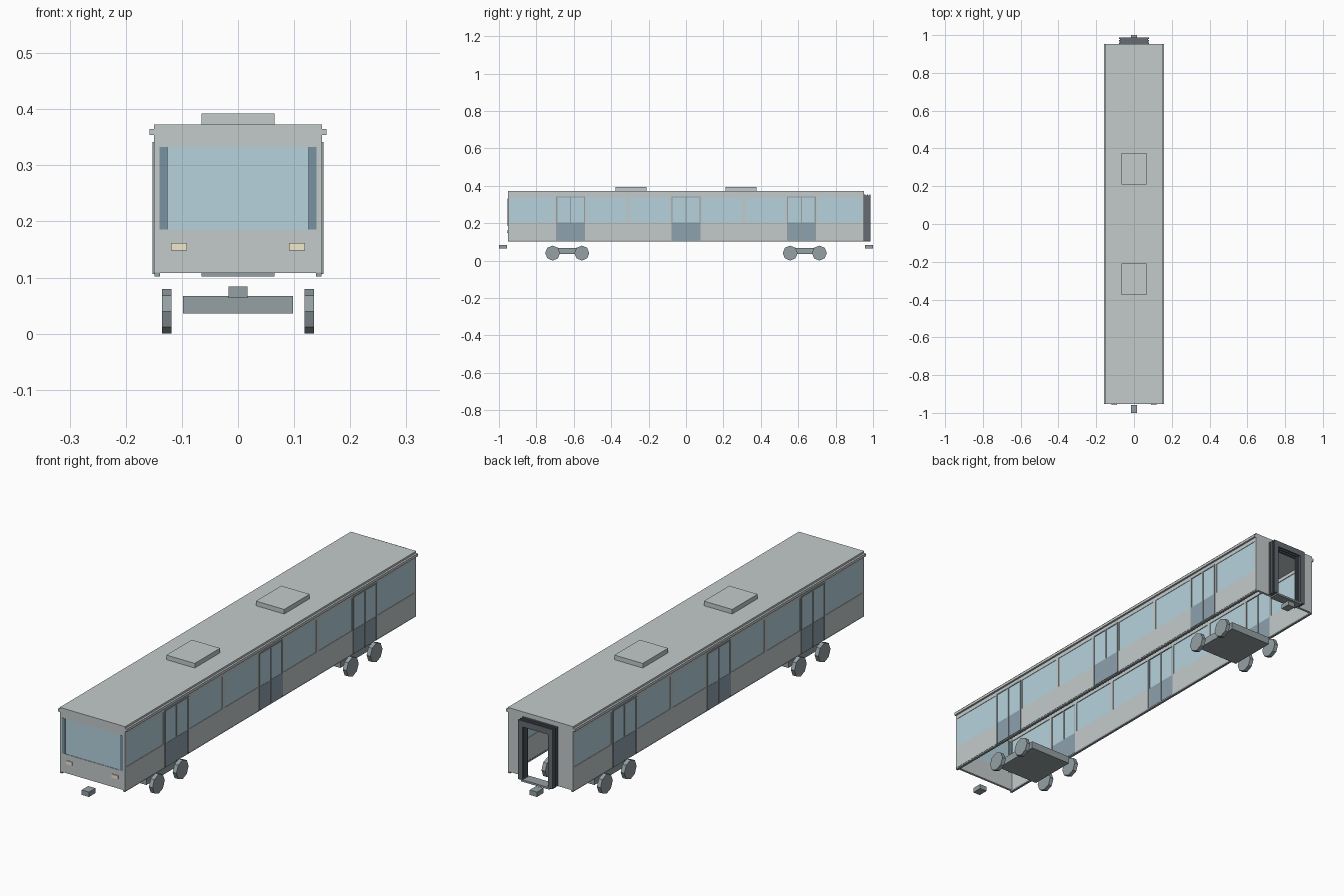
import bpy, bmesh, math
from mathutils import Matrix, Vector

if "Cube" in bpy.data.objects:
    bpy.data.objects.remove(bpy.data.objects["Cube"])


def material(name, color):
    m = bpy.data.materials.new(name)
    m.diffuse_color = (*color, 1)
    m.use_nodes = True
    m.node_tree.nodes["Principled BSDF"].inputs["Base Color"].default_value = m.diffuse_color
    return m


BODY = material("body_grey", (0.55, 0.59, 0.59))
GLASS = material("window_blue", (0.47, 0.65, 0.73))
DOOR = material("door_slate", (0.27, 0.36, 0.43))
POST = material("post_blue", (0.19, 0.29, 0.36))
METAL = material("dark_metal", (0.30, 0.35, 0.37))
RUBBER = material("dark_rubber", (0.13, 0.15, 0.17))
LAMP = material("lamp_cream", (0.88, 0.82, 0.62))


def finish(bm, name, mat):
    me = bpy.data.meshes.new(name)
    bm.to_mesh(me)
    bm.free()
    me.materials.append(mat)
    ob = bpy.data.objects.new(name, me)
    bpy.context.collection.objects.link(ob)
    return ob


def add_box(bm, x, y, z):
    size = Vector((x[1] - x[0], y[1] - y[0], z[1] - z[0]))
    mid = Vector((x[0] + x[1], y[0] + y[1], z[0] + z[1])) / 2
    bmesh.ops.create_cube(bm, size=1,
                          matrix=Matrix.Translation(mid) @ Matrix.Diagonal((*size, 1)))


def boxes(name, mat, parts, mirror=False):
    """One object from (x, y, z) ranges, optionally repeated at -x."""
    bm = bmesh.new()
    for x, y, z in parts:
        add_box(bm, x, y, z)
        if mirror:
            add_box(bm, (-x[1], -x[0]), y, z)
    return finish(bm, name, mat)


END = 0.953                       # half length of the body
WALL = (0.14, 0.15)
SILL, BELT, HEAD, EAVE = 0.108, 0.203, 0.337, 0.353
doors = [-0.617, 0, 0.617]
HALF = 0.077                      # half width of a doorway

# Roof, gutters and roof units
boxes("roof", BODY, [((-0.15, 0.15), (-END, END), (EAVE - 0.001, 0.373))])
boxes("roof_gutter", BODY, [((0.149, 0.158), (-END, END), (0.354, 0.365))], True)
for s in (-1, 1):
    boxes("roof_unit", BODY, [((-0.065, 0.065), (s * 0.293 - 0.083, s * 0.293 + 0.083),
                               (0.372, 0.392))])

# Side walls: low panels, header and posts between the doorways
edges = [-END] + [d + s * HALF for d in doors for s in (-1, 1)] + [END]
bays = list(zip(edges[::2], edges[1::2]))
wall = [(WALL, (-END, END), (HEAD, EAVE))]
panes = []
for a, b in bays:
    wall.append((WALL, (a, b), (SILL, BELT)))
    n = 1 if b - a < 0.4 else 2
    w = (b - a) / n
    for i in range(n):
        lo, hi = a + i * w, a + (i + 1) * w
        wall += [(WALL, (lo, lo + 0.008), (BELT, HEAD)),
                 (WALL, (hi - 0.008, hi), (BELT, HEAD))]
        panes.append(((0.143, 0.148), (lo + 0.008, hi - 0.008), (BELT, HEAD)))
boxes("side_wall", BODY, wall, True)
boxes("side_window", GLASS, panes, True)
boxes("sill_rail", METAL, [((0.139, 0.149), (-END, END), (0.102, 0.109))], True)

# Twin-leaf doors on both sides
for d in doors:
    lo, hi = d - HALF, d + HALF
    X = (0.141, 0.1525)
    boxes("door_frame", METAL, [
        (X, (lo, lo + 0.006), (0.106, 0.342)), (X, (hi - 0.006, hi), (0.106, 0.342)),
        (X, (lo, hi), (0.336, 0.342)), (X, (d - 0.003, d + 0.003), (0.106, 0.337))], True)
    leaves = [(lo + 0.006, d - 0.003), (d + 0.003, hi - 0.006)]
    boxes("door_panel", DOOR, [((0.143, 0.151), l, (0.107, BELT)) for l in leaves], True)
    boxes("door_window", GLASS, [((0.144, 0.150), l, (BELT, 0.336)) for l in leaves], True)

# Cab front
Y = (-END, -END + 0.01)
boxes("front_wall", BODY, [((-0.15, 0.15), Y, (SILL, 0.186)),
                           ((-0.15, 0.15), Y, (0.333, EAVE)),
                           ((-0.15, -0.14), Y, (0.186, 0.333)),
                           ((0.14, 0.15), Y, (0.186, 0.333))])
boxes("windscreen", GLASS, [((-0.126, 0.126), (-END + 0.002, -END + 0.007), (0.186, 0.333))])
boxes("windscreen_post", POST, [((0.126, 0.14), (-END - 0.001, -END + 0.009), (0.186, 0.333))], True)
boxes("headlight", LAMP, [((0.091, 0.119), (-END - 0.004, -END + 0.002), (0.148, 0.162))], True)

# Rear wall with open doorway
Y = (END - 0.01, END)
boxes("rear_wall", BODY, [((-0.15, -0.065), Y, (SILL, EAVE)), ((0.065, 0.15), Y, (SILL, EAVE)),
                          ((-0.065, 0.065), Y, (0.333, EAVE))])
boxes("gangway_threshold", METAL, [((-0.065, 0.065), (END - 0.01, 0.987), (0.102, 0.110))])

# Gangway bellows: alternating wide and narrow arches
bellows = []
for i in range(5):
    y = (END + i * 0.0068, END + (i + 1) * 0.0068)
    o = 0.08 if i % 2 == 0 else 0.074
    k = 0.058 if i % 2 == 0 else 0.064
    bellows += [((-o, -k), y, (0.108, o + 0.274)), ((k, o), y, (0.108, o + 0.274)),
                ((-k, k), y, (k + 0.271, o + 0.274))]
boxes("gangway_bellows", RUBBER, bellows)

# Couplers and bogies
for s in (-1, 1):
    y = sorted((s * 0.957, s * 1.0))
    boxes("coupler", METAL, [((-0.017, 0.017), y, (0.064, 0.084))])
    c = s * 0.635
    boxes("bogie_frame", METAL, [((-0.098, 0.098), (c - 0.105, c + 0.105), (0.036, 0.067))])
    bm = bmesh.new()
    for wx in (-0.127, 0.127):
        for wy in (c - 0.078, c + 0.078):
            bmesh.ops.create_cone(bm, cap_ends=True, segments=8, radius1=0.04, radius2=0.04,
                                  depth=0.017, matrix=Matrix.Translation((wx, wy, 0.04))
                                  @ Matrix.Rotation(math.pi / 2, 4, 'Y'))
    finish(bm, "bogie_wheels", METAL)
